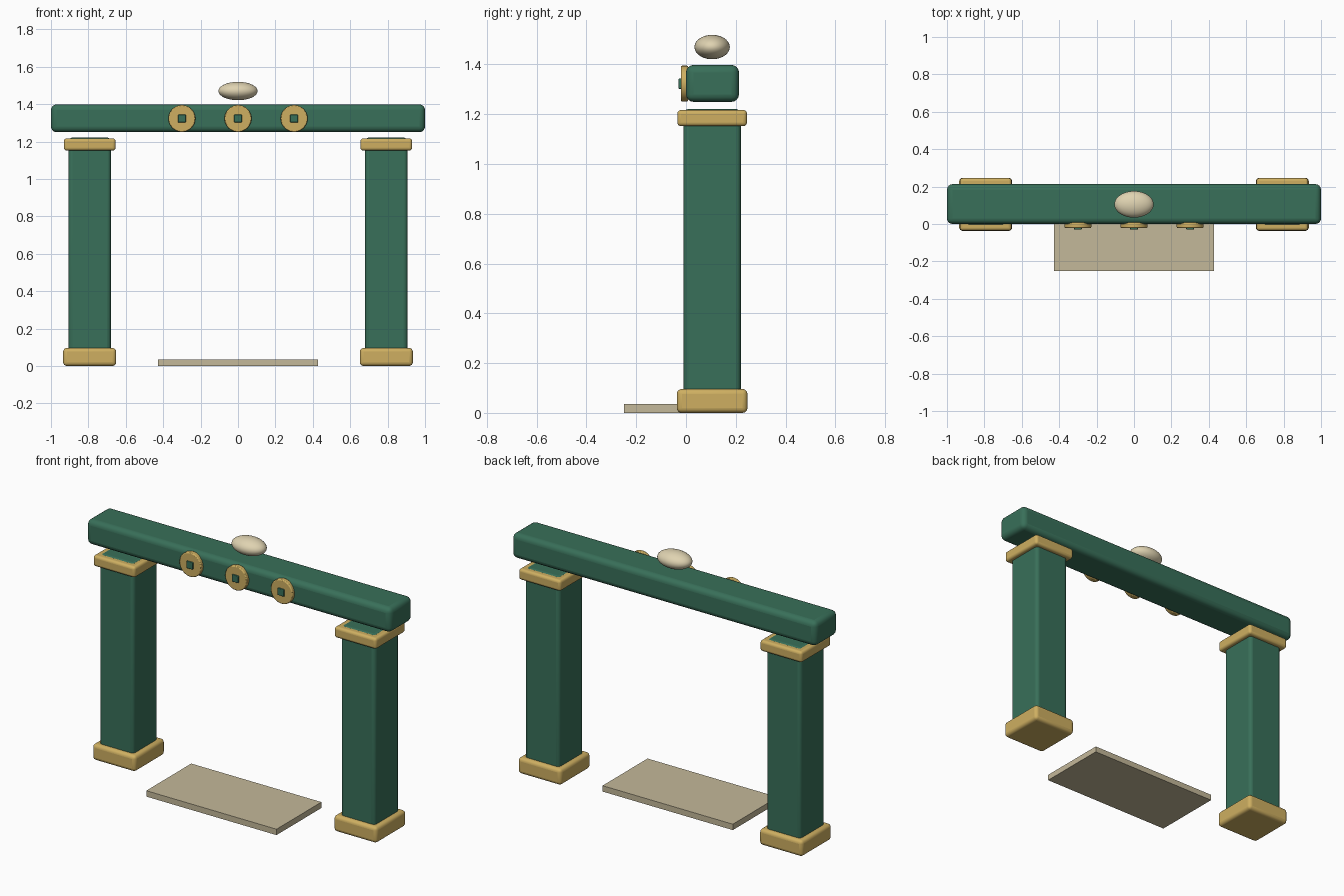
import bpy
import math

if "Cube" in bpy.data.objects:
    bpy.data.objects.remove(bpy.data.objects["Cube"])


def material(name, rgb):
    m = bpy.data.materials.new(name)
    m.diffuse_color = (*rgb, 1)
    m.use_nodes = True
    m.node_tree.nodes["Principled BSDF"].inputs["Base Color"].default_value = m.diffuse_color
    return m


GREEN = material("green_lacquer", (0.04, 0.16, 0.10))
GOLD = material("gold_trim", (0.62, 0.43, 0.12))
STONE = material("pale_stone", (0.55, 0.48, 0.32))
CREAM = material("cream", (0.74, 0.65, 0.44))


def finish(ob, name, mat, bevel=0.0, segments=4):
    ob.name = name
    ob.data.materials.append(mat)
    bpy.ops.object.transform_apply(location=False, rotation=True, scale=True)
    bpy.ops.object.shade_smooth_by_angle(angle=math.radians(35))
    if bevel:
        mod = ob.modifiers.new("rounded_edges", 'BEVEL')
        mod.width = bevel
        mod.segments = segments
        mod.limit_method = 'ANGLE'
        mod.angle_limit = math.radians(40)
    return ob


def box(name, lo, hi, mat, bevel=0.0):
    centre = [(a + b) / 2 for a, b in zip(lo, hi)]
    bpy.ops.mesh.primitive_cube_add(size=1, location=centre)
    ob = bpy.context.object
    ob.scale = [b - a for a, b in zip(lo, hi)]
    return finish(ob, name, mat, bevel)


# Two posts, each with a gold foot and a gold collar
MID_Y = 0.105
for side, sx in (("left", -1), ("right", 1)):
    cx = 0.793 * sx

    def post_part(name, half_x, half_y, z0, z1, mat, bevel):
        box(side + "_" + name, (cx - half_x, MID_Y - half_y, z0),
            (cx + half_x, MID_Y + half_y, z1), mat, bevel)

    post_part("post", 0.113, 0.115, 0.003, 1.221, GREEN, 0.02)
    post_part("post_foot", 0.142, 0.142, 0.0, 0.096, GOLD, 0.02)
    post_part("post_collar", 0.138, 0.14, 1.152, 1.217, GOLD, 0.015)

# Lintel floating just above the posts
box("lintel", (-1, 0.0, 1.25), (1, 0.213, 1.398), GREEN, 0.03)

# Row of coin-like discs with square centres
for i, x in enumerate((-0.3, 0, 0.3), 1):
    bpy.ops.mesh.primitive_cylinder_add(
        vertices=40, radius=0.072, depth=0.03, location=(x, -0.006, 1.323),
        rotation=(math.pi / 2, 0, 0))
    finish(bpy.context.object, f"disc_{i}", GOLD, 0.005, 2)
    box(f"disc_centre_{i}", (x - 0.021, -0.03, 1.302),
        (x + 0.021, 0.01, 1.344), GREEN, 0.004)

# Egg-shaped finial above the lintel
bpy.ops.mesh.primitive_uv_sphere_add(segments=40, ring_count=20, radius=1,
                                     location=(0, MID_Y, 1.47))
bpy.context.object.scale = (0.105, 0.071, 0.049)
finish(bpy.context.object, "finial", CREAM)

# Step slab on the ground
box("step_slab", (-0.428, -0.25, 0.0), (0.428, 0.172, 0.035), STONE)
